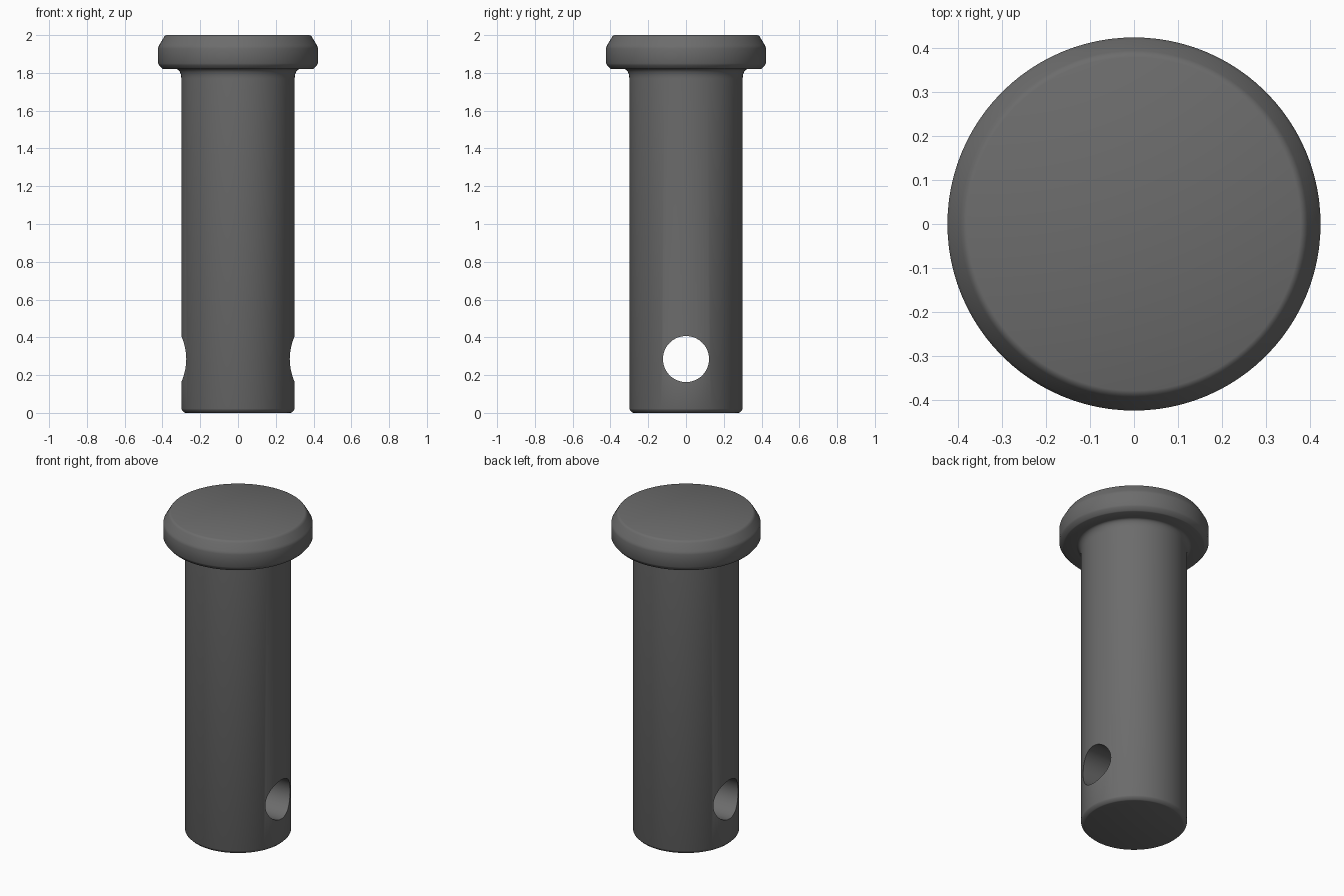
import bpy, bmesh, math

if "Cube" in bpy.data.objects:
    bpy.data.objects.remove(bpy.data.objects["Cube"])

steel = bpy.data.materials.new("dark_steel")
steel.diffuse_color = (0.15, 0.15, 0.15, 1)
steel.use_nodes = True
steel.node_tree.nodes["Principled BSDF"].inputs["Base Color"].default_value = steel.diffuse_color

SEGMENTS = 96

# Half profile (radius, height): shank chamfer, neck fillet, then bevelled head
profile = [(0.278, 0.0), (0.284, 0.002), (0.297, 0.015), (0.30, 0.022)]
FILLET = 0.05
for i in range(7):
    a = math.radians(90 * i / 6)
    profile.append((0.30 + 0.026 * (1 - math.cos(a)), 1.77 + FILLET * math.sin(a)))
profile += [(0.396, 1.82), (0.402, 1.823), (0.418, 1.841), (0.423, 1.85),
            (0.423, 1.93), (0.421, 1.939), (0.417, 1.947),
            (0.393, 1.988), (0.387, 1.996), (0.378, 2.0)]


def revolve(name, points):
    """Closed solid of revolution around z."""
    bm = bmesh.new()
    rings = []
    for r, z in points:
        rings.append([bm.verts.new((r * math.cos(2 * math.pi * k / SEGMENTS),
                                    r * math.sin(2 * math.pi * k / SEGMENTS), z))
                      for k in range(SEGMENTS)])
    for lower, upper in zip(rings, rings[1:]):
        for k in range(SEGMENTS):
            n = (k + 1) % SEGMENTS
            bm.faces.new((lower[k], lower[n], upper[n], upper[k]))
    bm.faces.new(rings[0][::-1])
    bm.faces.new(rings[-1])
    mesh = bpy.data.meshes.new(name)
    bm.to_mesh(mesh)
    bm.free()
    mesh.materials.append(steel)
    obj = bpy.data.objects.new(name, mesh)
    bpy.context.collection.objects.link(obj)
    return obj


pin = revolve("headed_pin", profile)

# Cross hole through the lower shank, along x
bpy.ops.mesh.primitive_cylinder_add(vertices=64, radius=0.122, depth=1.0,
                                    location=(0, 0, 0.285),
                                    rotation=(0, math.pi / 2, 0))
cutter = bpy.context.object
cutter.name = "cross_hole_cutter"
cutter.data.materials.append(steel)

bpy.context.view_layer.objects.active = pin
hole = pin.modifiers.new("cross_hole", 'BOOLEAN')
hole.operation = 'DIFFERENCE'
hole.solver = 'EXACT'
hole.object = cutter
bpy.ops.object.modifier_apply(modifier=hole.name)
bpy.data.objects.remove(cutter, do_unlink=True)

# Smooth shading with crisp edges at the hole and under the head
bpy.ops.object.select_all(action='DESELECT')
pin.select_set(True)
bpy.ops.object.shade_smooth_by_angle(angle=math.radians(35))
